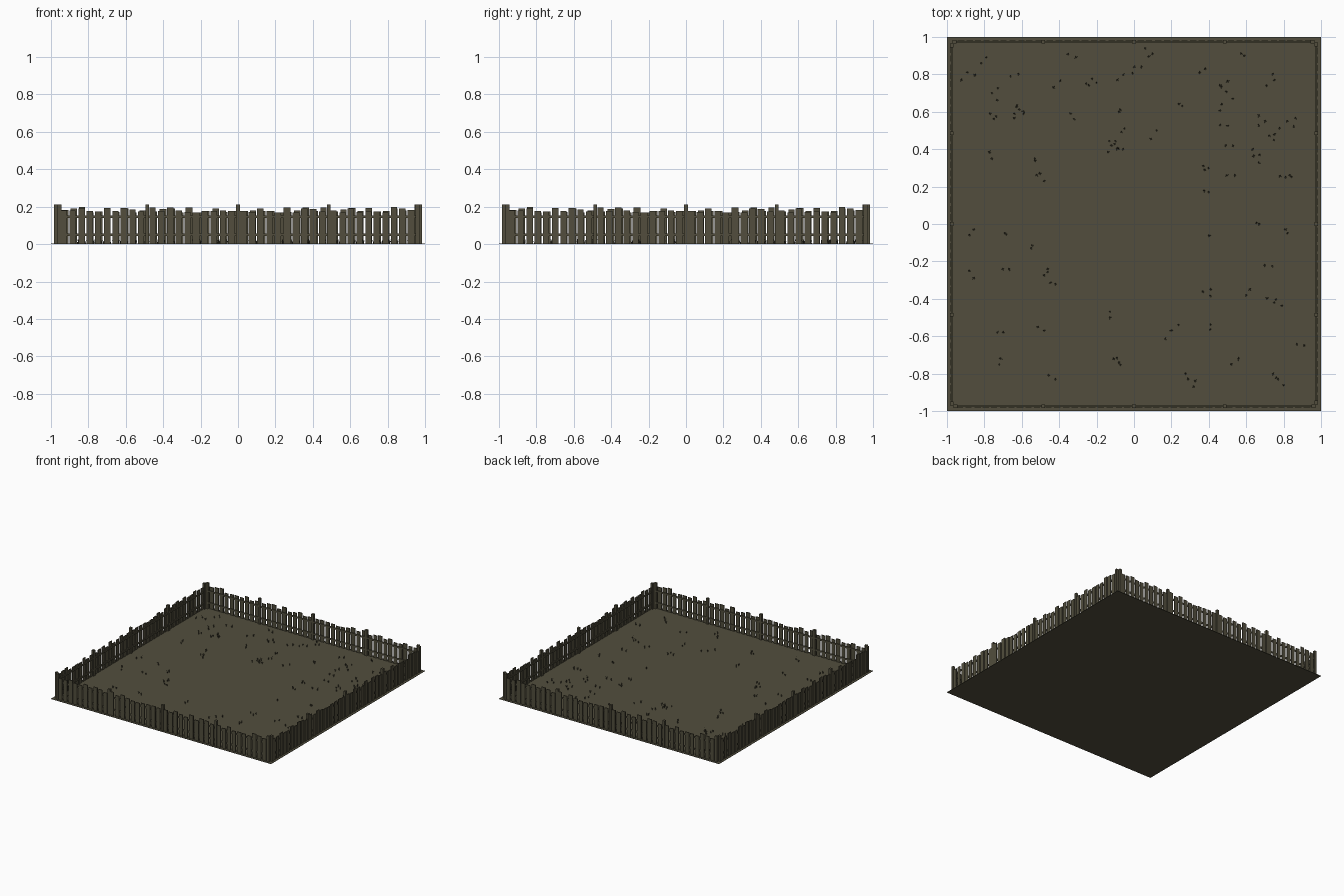
import bpy, bmesh, math, random
from mathutils import Matrix, Vector

if "Cube" in bpy.data.objects:
    bpy.data.objects.remove(bpy.data.objects["Cube"])

random.seed(4)

mat = bpy.data.materials.new("weathered olive brown")
mat.diffuse_color = (0.084, 0.076, 0.047, 1)
mat.use_nodes = True
mat.node_tree.nodes["Principled BSDF"].inputs["Base Color"].default_value = mat.diffuse_color


def box(bm, x0, x1, y0, y1, z0, z1):
    m = Matrix.Translation(((x0 + x1) / 2, (y0 + y1) / 2, (z0 + z1) / 2))
    m = m @ Matrix.Diagonal((x1 - x0, y1 - y0, z1 - z0, 1))
    bmesh.ops.create_cube(bm, size=1, matrix=m)


def finish(bm, name):
    me = bpy.data.meshes.new(name)
    bm.to_mesh(me)
    bm.free()
    me.materials.append(mat)
    ob = bpy.data.objects.new(name, me)
    bpy.context.collection.objects.link(ob)
    return ob


# ground slab
bm = bmesh.new()
box(bm, -1, 1, -1, 1, 0, 0.003)
finish(bm, "ground")

# one fence side along the front edge, reused on all four sides
posts = [-0.955, -0.485, 0.0, 0.485, 0.96]

bm = bmesh.new()
for x in posts:
    box(bm, x - 0.01, x + 0.01, -0.985, -0.965, 0, 0.213)
post_obj = finish(bm, "fence_posts_front")

bm = bmesh.new()
for z in (0.05, 0.147):
    box(bm, -0.965, 0.965, -0.975, -0.969, z - 0.007, z + 0.007)
rail_obj = finish(bm, "fence_rails_front")

bm = bmesh.new()
for a, b in zip(posts, posts[1:]):
    pitch = (b - a - 0.016) / 10
    for i in range(10):
        x = a + 0.027 + i * pitch + random.uniform(-0.002, 0.002)
        w = random.uniform(0.0155, 0.0185)
        box(bm, x - w, x + w, -0.982, -0.975, 0.003, random.uniform(0.168, 0.198))
picket_obj = finish(bm, "fence_pickets_front")

for ob in (post_obj, rail_obj, picket_obj):
    for k, side in enumerate(("right", "back", "left"), 1):
        c = bpy.data.objects.new(ob.name.replace("front", side), ob.data)
        c.rotation_euler.z = k * math.pi / 2
        bpy.context.collection.objects.link(c)

# scattered weed tufts: cluster centres, each with a few neighbours
clusters = [
    (-.89, .81), (-.79, .89), (-.76, .70), (-.66, .79), (-.64, .59), (-.59, .59),
    (-.77, .59), (-.43, .73), (-.31, .89), (-.24, .74), (-.09, .77), (0, .84),
    (.10, .91), (-.32, .56), (-.08, .60), (-.05, .51), (-.12, .42), (-.06, .40),
    (.12, .50), (.35, .81), (.24, .64), (.46, .74), (.59, .90), (.47, .64),
    (.53, .67), (.46, .53), (.70, .55), (.75, .77), (.82, .55), (.75, .48),
    (.49, .42), (.38, .29), (.54, .26), (.67, .37), (.81, .25), (.40, .17),
    (-.53, .35), (-.48, .23), (-.76, .35), (-.88, -.06), (-.69, -.05), (-.55, -.13),
    (-.88, -.25), (-.70, -.24), (-.46, -.24), (-.42, -.32), (-.70, -.58), (-.48, -.57),
    (-.42, -.83), (-.13, -.50), (-.08, -.74), (.20, -.57), (.29, -.83), (.41, -.54),
    (.41, -.35), (.40, -.06), (.67, 0), (.82, -.05), (.70, -.22), (.62, -.35),
    (.75, -.42), (.52, -.75), (.77, -.83), (.91, -.65), (-.72, -.75),
]


def tuft(bm, x, y):
    turn = random.uniform(0, math.tau)
    for k in range(4):
        a = turn + k * math.tau / 4 + random.uniform(-0.3, 0.3)
        out = Vector((math.cos(a), math.sin(a), 0))
        across = Vector((-out.y, out.x, 0)) * 0.003
        root = Vector((x, y, 0.003))
        h = random.uniform(0.014, 0.028)
        tip = root + out * random.uniform(0.005, 0.011) + Vector((0, 0, h))
        bm.faces.new([bm.verts.new(p) for p in (root - across, root + across, tip)])


bm = bmesh.new()
for x, y in clusters:
    tuft(bm, x, y)
    for _ in range(random.choice((1, 1, 2, 3))):
        tuft(bm, x + random.uniform(-0.045, 0.045), y + random.uniform(-0.045, 0.045))
finish(bm, "weed_tufts")
